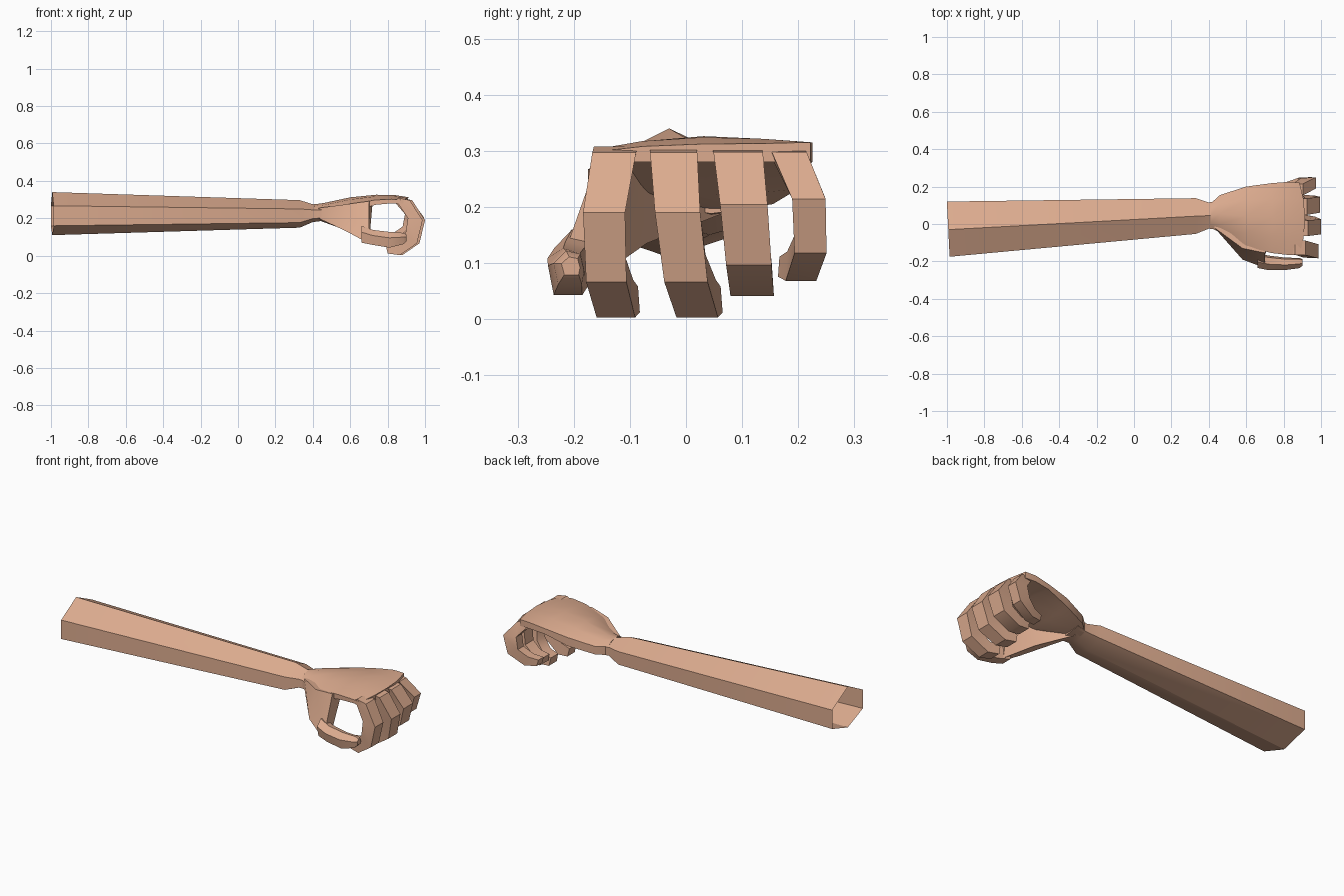
import bpy, bmesh, math
from mathutils import Vector

skin = bpy.data.materials.new("skin")
skin.diffuse_color = (0.72, 0.41, 0.275, 1)


def loft(name, rings, cap_start=True, cap_end=True, angle=35):
    """Skin a series of equal-length point rings."""
    bm = bmesh.new()
    rows = [[bm.verts.new(p) for p in r] for r in rings]
    n = len(rows[0])
    for a, b in zip(rows, rows[1:]):
        for i in range(n):
            bm.faces.new((a[i], a[(i + 1) % n], b[(i + 1) % n], b[i]))
    if cap_start:
        bm.faces.new(rows[0][::-1])
    if cap_end:
        bm.faces.new(rows[-1])
    bmesh.ops.recalc_face_normals(bm, faces=bm.faces)
    # an open tube may be recalculated inward: test against its axis
    mid = sum((v.co for v in rows[0]), Vector()) / n
    f = rows[0][0].link_faces[0]
    if not cap_start and f.normal.dot(rows[0][0].co - mid) < 0:
        bmesh.ops.reverse_faces(bm, faces=bm.faces)
    me = bpy.data.meshes.new(name)
    bm.to_mesh(me)
    bm.free()
    ob = bpy.data.objects.new(name, me)
    bpy.context.collection.objects.link(ob)
    me.materials.append(skin)
    bpy.ops.object.select_all(action='DESELECT')
    ob.select_set(True)
    bpy.context.view_layer.objects.active = ob
    bpy.ops.object.shade_smooth_by_angle(angle=math.radians(angle))
    return ob


# Forearm: open six-sided tube narrowing to the wrist
# x, skew, y0, ymid, y1, z bottom, z low, z high, z top
arm = [(-0.993, 0.05, -0.175, -0.03, 0.12, 0.11, 0.16, 0.267, 0.34),
       (0.33, 0.0, -0.053, 0.042, 0.138, 0.15, 0.177, 0.25, 0.297),
       (0.40, 0.0, -0.025, 0.045, 0.115, 0.18, 0.198, 0.245, 0.275),
       (0.47, 0.0, -0.03, 0.045, 0.13, 0.188, 0.20, 0.245, 0.277)]
rings = []
for x, k, y0, ym, y1, zb, zl, zh, zt in arm:
    pts = [(ym, zt), (y1, zh), (y1, zl), (ym, zb), (y0, zl), (y0, zh)]
    rings.append([(x - k * (y - ym), y, z) for y, z in pts])
loft("forearm", rings, cap_start=False)

# Palm: domed slab, thin at the knuckles and hollow underneath
# x, y0, y1, top centre, top at y0, top at y1, bottom edge, bottom centre
palm = [(0.41, -0.02, 0.11, 0.275, 0.245, 0.245, 0.198, 0.185),
        (0.46, -0.045, 0.155, 0.282, 0.245, 0.25, 0.205, 0.195),
        (0.60, -0.12, 0.20, 0.312, 0.275, 0.28, 0.232, 0.222),
        (0.74, -0.155, 0.218, 0.326, 0.298, 0.303, 0.272, 0.285),
        (0.84, -0.165, 0.225, 0.324, 0.302, 0.315, 0.280, 0.287),
        (0.915, -0.165, 0.222, 0.312, 0.298, 0.315, 0.280, 0.280)]
rings = []
for x, y0, y1, zt, za, zc, be, bc in palm:
    top, bot = [], []
    for t in (-1, -0.55, 0, 0.55, 1):
        y = (y0 + y1) / 2 + t * (y1 - y0) / 2
        bow = 0.05 * t * t * max(0, (x - 0.7) / 0.215)   # arched knuckle row
        edge = za if t < 0 else zc
        top.append((x - bow * 0.6, y, zt + (edge - zt) * t * t))
        bot.append((x - bow * 0.6, y, bc + (be - bc) * t * t))
    rings.append(top + bot[::-1])
loft("palm", rings)

# Thumb base: tall web from the wrist down to the thumb
# x, outer y/z top, outer y/z bottom, inner y/z bottom, inner y/z top
web = [(0.43, -0.02, 0.255, -0.02, 0.20, 0.07, 0.19, 0.07, 0.255),
       (0.58, -0.13, 0.275, -0.19, 0.13, -0.07, 0.135, -0.06, 0.27),
       (0.70, -0.155, 0.292, -0.235, 0.065, -0.17, 0.065, -0.10, 0.285)]
loft("thumb_base", [[(x, a, b), (x, c, d), (x, e, f), (x + (0.02 if x > 0.6 else 0), g, h)]
                    for x, a, b, c, d, e, f, g, h in web])

# Thumb: six-sided, tapering to a blunt tip
rings = []
for x, y, z, w, h in [(0.66, -0.195, 0.115, 0.04, 0.045), (0.72, -0.207, 0.098, 0.04, 0.04),
                      (0.81, -0.212, 0.085, 0.034, 0.042), (0.885, -0.208, 0.092, 0.028, 0.03),
                      (0.902, -0.205, 0.095, 0.017, 0.016)]:
    rings.append([(x, y + w * a, z + h * b) for a, b in
                  [(-1, 0.25), (-0.2, 1), (0.7, 0.8), (0.95, -0.2), (0.8, -1), (-0.7, -1)]])
loft("thumb", rings)

# Fingers: four-sided hooks sharing one curled side profile
outer = [(0.86, 0.308), (0.918, 0.297), (0.987, 0.19), (0.957, 0.066), (0.865, 0.003), (0.80, 0.012)]
inner = [(0.82, 0.285), (0.858, 0.275), (0.908, 0.20), (0.895, 0.115), (0.845, 0.07), (0.79, 0.058)]
fingers = {  # y per row, width, x shift, height scale
    "index_finger": ([-0.125, -0.128, -0.146, -0.142, -0.125, -0.115], 0.078, 0.0, 1.0),
    "middle_finger": ([-0.022, -0.022, -0.015, 0.0, 0.02, 0.03], 0.084, 0.013, 1.0),
    "ring_finger": ([0.09, 0.093, 0.103, 0.112, 0.118, 0.115], 0.088, 0.008, 0.87),
    "little_finger": ([0.18, 0.184, 0.219, 0.222, 0.205, 0.19], 0.062, -0.015, 0.78),
}
for name, (ys, w, dx, s) in fingers.items():
    rings = []
    for i, ((xo, zo), (xi, zi), y) in enumerate(zip(outer, inner, ys)):
        h = w / 2 * (1 - 0.04 * max(0, i - 1))
        zo, zi = 0.3 - (0.3 - zo) * s, 0.3 - (0.3 - zi) * s
        rings.append([(xo + dx, y - h, zo), (xo + dx, y + h, zo),
                      (xi + dx, y + h * 0.9, zi), (xi + dx, y - h * 0.9, zi)])
    loft(name, rings, angle=40)
